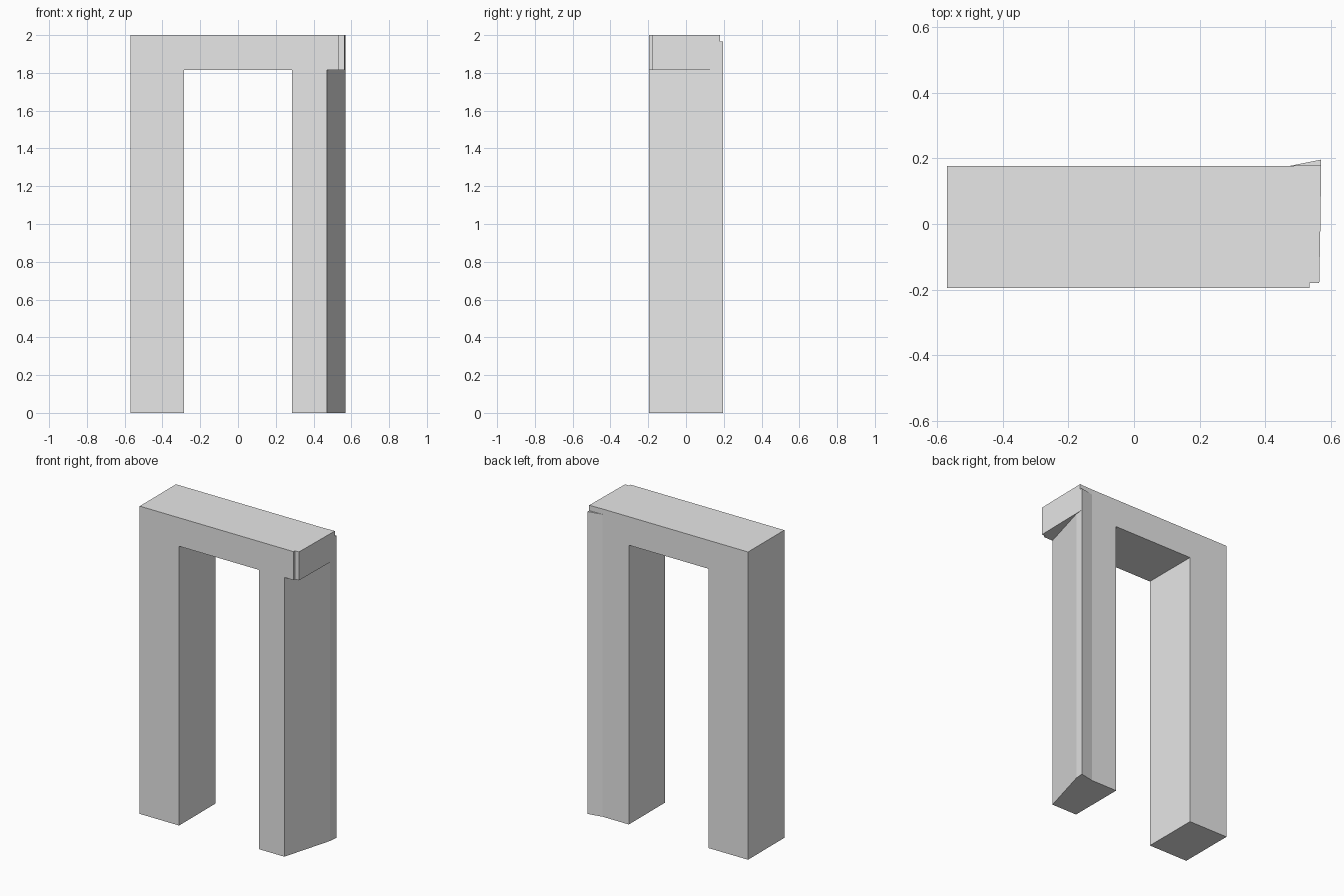
import bpy
import bmesh

cube = bpy.data.objects.get("Cube")
if cube:
    bpy.data.objects.remove(cube, do_unlink=True)

stone = bpy.data.materials.new("light_grey")
stone.use_nodes = True
GREY = (0.8, 0.8, 0.8, 1)
stone.diffuse_color = GREY
stone.node_tree.nodes["Principled BSDF"].inputs["Base Color"].default_value = GREY


def prism(name, outline, bottom, top):
    """Extrude a plan outline upwards into a closed flat-faced solid."""
    bm = bmesh.new()
    base = bm.faces.new([bm.verts.new((x, y, bottom)) for x, y in outline])
    new = bmesh.ops.extrude_face_region(bm, geom=[base])["geom"]
    verts = [v for v in new if isinstance(v, bmesh.types.BMVert)]
    bmesh.ops.translate(bm, verts=verts, vec=(0, 0, top - bottom))
    bmesh.ops.recalc_face_normals(bm, faces=bm.faces)
    mesh = bpy.data.meshes.new(name)
    bm.to_mesh(mesh)
    bm.free()
    mesh.materials.append(stone)
    obj = bpy.data.objects.new(name, mesh)
    bpy.context.collection.objects.link(obj)
    return obj


HEIGHT = 2.0
SPRING = 1.815     # underside of the lintel
LEDGE = 1.965      # top of the rear corner wedge
END = 0.57         # half width of the gate
INNER = 0.287      # half width of the opening
FRONT, BACK, REAR_TIP = -0.195, 0.177, 0.196

# Square leg on one side
prism("right_leg", [(-END, FRONT), (-INNER, FRONT), (-INNER, BACK), (-END, BACK)],
      0, SPRING)

# Splayed leg, with its outer side slanting back to a pointed rear corner
prism("left_leg", [(INNER, FRONT), (0.47, FRONT), (0.565, 0.14), (END, REAR_TIP),
                   (0.475, BACK), (INNER, BACK)], 0, SPRING)

# Lintel with a small notch at its front corner
prism("lintel", [(-END, FRONT), (0.535, FRONT), (0.535, -0.18), (0.564, -0.18),
                 (0.567, -0.03), (END, 0.18), (0.475, BACK), (-END, BACK)],
      SPRING, HEIGHT)

# Wedge carrying the rear corner up past the lintel underside
prism("corner_wedge", [(0.475, BACK), (END, 0.18), (END, REAR_TIP)], SPRING, LEDGE)
